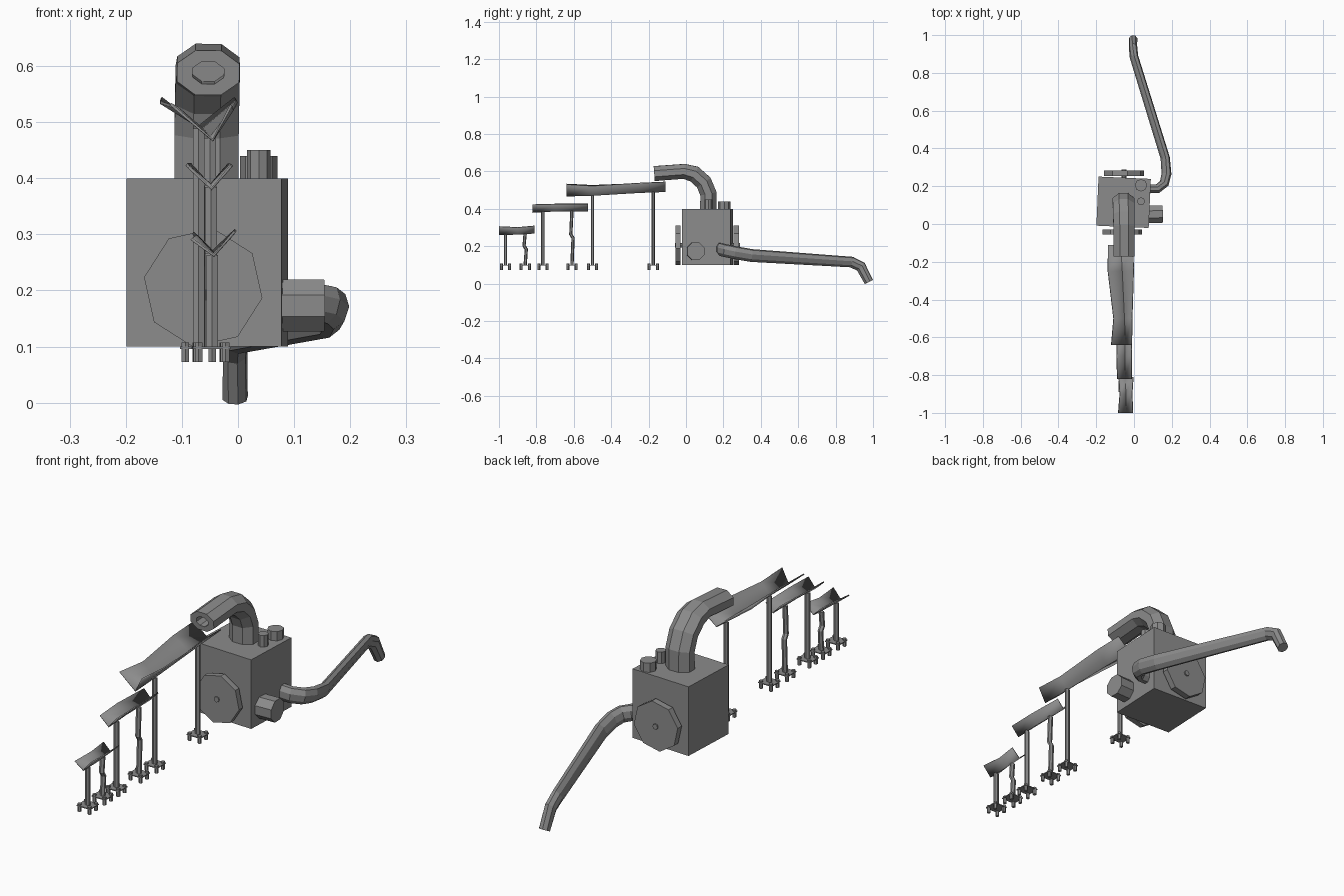
import bpy, bmesh, math
from mathutils import Vector, Matrix

if "Cube" in bpy.data.objects:
    bpy.data.objects.remove(bpy.data.objects["Cube"])

grey = bpy.data.materials.new("grey metal")
grey.diffuse_color = (0.26, 0.26, 0.26, 1)
grey.use_nodes = True
grey.node_tree.nodes["Principled BSDF"].inputs["Base Color"].default_value = grey.diffuse_color


def finish(name, bm, smooth=None):
    bmesh.ops.recalc_face_normals(bm, faces=bm.faces)
    me = bpy.data.meshes.new(name)
    bm.to_mesh(me)
    bm.free()
    me.materials.append(grey)
    ob = bpy.data.objects.new(name, me)
    bpy.context.collection.objects.link(ob)
    if smooth:
        bpy.ops.object.select_all(action='DESELECT')
        ob.select_set(True)
        bpy.context.view_layer.objects.active = ob
        bpy.ops.object.shade_smooth_by_angle(angle=math.radians(smooth))
    return ob


def box(name, centre, size, yaw=0):
    bm = bmesh.new()
    m = Matrix.Translation(centre) @ Matrix.Rotation(yaw, 4, 'Z') @ Matrix.Diagonal((*size, 1))
    bmesh.ops.create_cube(bm, size=1, matrix=m)
    return finish(name, bm)


def cylinder(name, a, b, r, sides=8, turn=0):
    a, b = Vector(a), Vector(b)
    d = b - a
    m = (Matrix.Translation((a + b) / 2) @ d.to_track_quat('Z', 'Y').to_matrix().to_4x4()
         @ Matrix.Rotation(turn, 4, 'Z'))
    bm = bmesh.new()
    bmesh.ops.create_cone(bm, cap_ends=True, segments=sides, radius1=r, radius2=r,
                          depth=d.length, matrix=m)
    return finish(name, bm)


def pipe(name, pts, side, radii, sides=8, bore=0, smooth=None):
    """Sweep an oval section along pts; bore > 0 sinks a hole into the far end."""
    pts = [Vector(p) for p in pts]
    bm = bmesh.new()
    side, rings, last = Vector(side), [], len(pts) - 1
    for i, p in enumerate(pts):
        t0 = (pts[i] - pts[i - 1]).normalized() if i else Vector()
        t1 = (pts[i + 1] - pts[i]).normalized() if i < last else Vector()
        t = (t0 + t1).normalized()
        side = (side - t * side.dot(t)).normalized()
        up = t.cross(side)
        rx, ry = radii[min(i, len(radii) - 1)]
        ang = [math.tau * (k + 0.5) / sides for k in range(sides)]
        rings.append([(p, side * rx * math.cos(a) + up * ry * math.sin(a)) for a in ang])
    if bore:
        rings.append([(p, o * 0.5) for p, o in rings[-1]])
        rings.append([(p - t * bore, o) for p, o in rings[-1]])
    loops = [[bm.verts.new(p + o) for p, o in ring] for ring in rings]
    for r, s in zip(loops, loops[1:]):
        for k in range(sides):
            j = (k + 1) % sides
            bm.faces.new((r[k], r[j], s[j], s[k]))
    bm.faces.new(loops[0])
    bm.faces.new(loops[-1])
    return finish(name, bm, smooth)


def trough(name, sections):
    """Bent V-shaped sheet: each section is y, left (x, z), bottom (x, z), right (x, z)."""
    bm = bmesh.new()
    rows = [[bm.verts.new((x, y, z)) for x, z in pts] for y, *pts in sections]
    for r, s in zip(rows, rows[1:]):
        for k in range(2):
            bm.faces.new((r[k], r[k + 1], s[k + 1], s[k]))
    ob = finish(name, bm, 40)
    mod = ob.modifiers.new("thickness", 'SOLIDIFY')
    mod.thickness = 0.005
    mod.offset = 0


# Main body, turned slightly
YAW = math.radians(-2.5)
box("body", (-0.055, 0.115, 0.25), (0.277, 0.26, 0.3), YAW)

# Round end plates with axles, front and back
for name, y0, y1, hub0, hub1, x in (("front", -0.055, -0.03, -0.06, 0.0, -0.062),
                                    ("back", 0.255, 0.283, 0.22, 0.289, -0.053)):
    cylinder(name + "_plate", (x, y0, 0.205), (x, y1, 0.205), 0.107, 8, math.radians(10))
    cylinder(name + "_axle", (x, hub0, 0.205), (x, hub1, 0.205), 0.012)

# Side port and top caps
cylinder("side_port", (0.07, 0.05, 0.173), (0.153, 0.053, 0.173), 0.05, 8, math.pi / 8)
cylinder("wide_cap", (0.037, 0.205, 0.39), (0.037, 0.205, 0.44), 0.033)
cylinder("narrow_cap", (0.037, 0.12, 0.39), (0.037, 0.12, 0.45), 0.021)

# Thick pipe rising from the top and bending forward
pipe("top_pipe", [(-0.056, 0.12, 0.39), (-0.056, 0.12, 0.48), (-0.055, 0.095, 0.54),
                  (-0.054, 0.045, 0.585), (-0.053, -0.01, 0.6), (-0.053, -0.17, 0.588)],
     (1, 0, 0), [(0.062, 0.048)] * 4 + [(0.06, 0.043)], bore=0.06)

# Long outlet pipe leaving the side, running back and dropping down
pipe("outlet_pipe", [(0.07, 0.185, 0.185), (0.125, 0.187, 0.182), (0.16, 0.215, 0.175),
                     (0.172, 0.265, 0.165), (0.165, 0.35, 0.15), (0.0, 0.885, 0.115),
                     (-0.005, 0.935, 0.09), (-0.005, 0.978, 0.008)],
     (0, 1, 0), [(0.025, 0.036)] * 4 + [(0.023, 0.036), (0.022, 0.03), (0.022, 0.03), (0.023, 0.025)])

# Three descending troughs
trough("upper_trough", [(-0.64, (-0.12, 0.532), (-0.045, 0.468), (-0.012, 0.53)),
                        (-0.5, (-0.108, 0.525), (-0.05, 0.472), (-0.01, 0.522)),
                        (-0.25, (-0.138, 0.535), (-0.062, 0.487), (-0.002, 0.537)),
                        (-0.11, (-0.137, 0.543), (-0.07, 0.492), (-0.005, 0.543))])
trough("middle_trough", [(-0.82, (-0.088, 0.42), (-0.047, 0.381), (-0.012, 0.422)),
                         (-0.7, (-0.092, 0.425), (-0.048, 0.388), (-0.012, 0.425)),
                         (-0.525, (-0.085, 0.425), (-0.05, 0.388), (-0.016, 0.425))])
trough("lower_trough", [(-1.0, (-0.083, 0.292), (-0.043, 0.262), (-0.006, 0.305)),
                        (-0.9, (-0.075, 0.297), (-0.043, 0.264), (-0.01, 0.3)),
                        (-0.81, (-0.08, 0.303), (-0.045, 0.27), (-0.004, 0.308))])

# Posts: x, y, top height, sideways kink
posts = [(-0.046, -0.965, 0.263, 0), (-0.048, -0.86, 0.266, 0.006),
         (-0.048, -0.765, 0.384, 0), (-0.049, -0.61, 0.387, 0.006),
         (-0.05, -0.5, 0.472, 0), (-0.07, -0.175, 0.489, 0)]
for i, (x, y, top, kink) in enumerate(posts, 1):
    mid = (0.1 + top) / 2
    pipe(f"post_{i}", [(x, y, 0.096), (x, y + kink, mid), (x, y - kink, mid + 0.02), (x, y, top)],
         (1, 0, 0), [(0.012, 0.009)], sides=6)
    box(f"post_base_{i}", (x, y, 0.098), (0.066, 0.06, 0.004))
    for sx in (-1, 1):
        for sy in (-1, 1):
            fx, fy = x + sx * 0.024, y + sy * 0.022
            cylinder(f"base_bolt_{i}", (fx, fy, 0.073), (fx, fy, 0.107), 0.008, 6)
